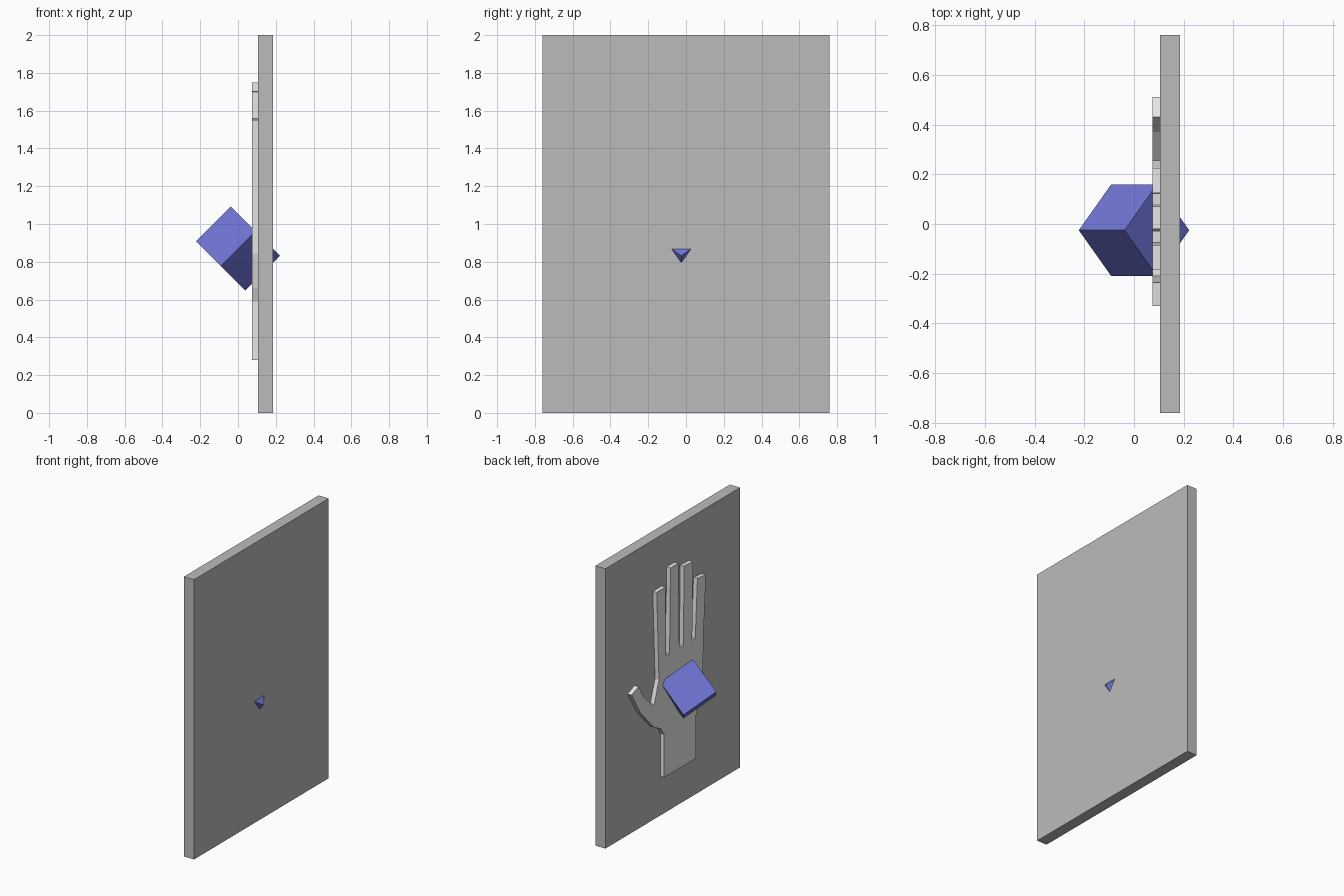
import bpy
import bmesh
from math import radians
from mathutils import Matrix

default = bpy.data.objects.get("Cube")
if default:
    bpy.data.objects.remove(default, do_unlink=True)


def make_material(name, rgb):
    mat = bpy.data.materials.new(name)
    mat.use_nodes = True
    color = (*rgb, 1.0)
    mat.diffuse_color = color
    mat.node_tree.nodes["Principled BSDF"].inputs["Base Color"].default_value = color
    return mat


def finish(bm, name, mat):
    bmesh.ops.recalc_face_normals(bm, faces=bm.faces)
    mesh = bpy.data.meshes.new(name)
    bm.to_mesh(mesh)
    bm.free()
    mesh.materials.append(mat)
    obj = bpy.data.objects.new(name, mesh)
    bpy.context.collection.objects.link(obj)
    return obj


def box(name, mat, size, matrix):
    bm = bmesh.new()
    bmesh.ops.create_cube(bm, size=1.0, matrix=matrix @ Matrix.Diagonal((*size, 1)))
    return finish(bm, name, mat)


def plate(name, mat, outline, x_front, x_back):
    """Extrude a (y, z) outline along x."""
    bm = bmesh.new()
    face = bm.faces.new([bm.verts.new((x_front, y, z)) for y, z in outline])
    grown = bmesh.ops.extrude_face_region(bm, geom=[face], use_keep_orig=True)
    moved = [v for v in grown["geom"] if isinstance(v, bmesh.types.BMVert)]
    bmesh.ops.translate(bm, verts=moved, vec=(x_back - x_front, 0, 0))
    return finish(bm, name, mat)


panel_grey = make_material("panel grey", (0.5, 0.5, 0.5))
hand_grey = make_material("light hand grey", (0.8, 0.8, 0.8))
cube_blue = make_material("cube blue", (0.16, 0.18, 0.67))

# Upright panel
box("panel", panel_grey, (0.08, 1.52, 2.0), Matrix.Translation((0.145, 0, 1.0)))

# Tilted cube piercing the palm and the panel
tilt = Matrix.Rotation(radians(45), 4, "Y") @ Matrix.Rotation(radians(45), 4, "Z")
box("tilted_cube", cube_blue, (0.26, 0.26, 0.26),
    Matrix.Translation((0, -0.025, 0.87)) @ tilt)

# Raised open hand on the panel face
thumb_side = [(0.14, 0.28), (0.14, 0.585), (0.175, 0.64), (0.26, 0.685),
              (0.41, 0.845)]
thumb_tip = [(0.51, 1.01), (0.43, 1.04), (0.37, 0.94), (0.255, 0.84)]
index_finger = [(0.2, 1.0), (0.225, 1.635), (0.125, 1.635), (0.12, 1.145)]
middle_finger = [(0.08, 1.14), (0.07, 1.75), (-0.02, 1.75), (-0.03, 1.145)]
ring_finger = [(-0.075, 1.14), (-0.085, 1.705), (-0.185, 1.70), (-0.175, 1.14)]
little_finger = [(-0.21, 1.14), (-0.235, 1.56), (-0.33, 1.55), (-0.305, 1.14)]
palm_side = [(-0.295, 0.84), (-0.25, 0.66), (-0.22, 0.59), (-0.22, 0.28)]
plate("open_hand", hand_grey,
      thumb_side + thumb_tip + index_finger + middle_finger + ring_finger
      + little_finger + palm_side, 0.074, 0.108)
